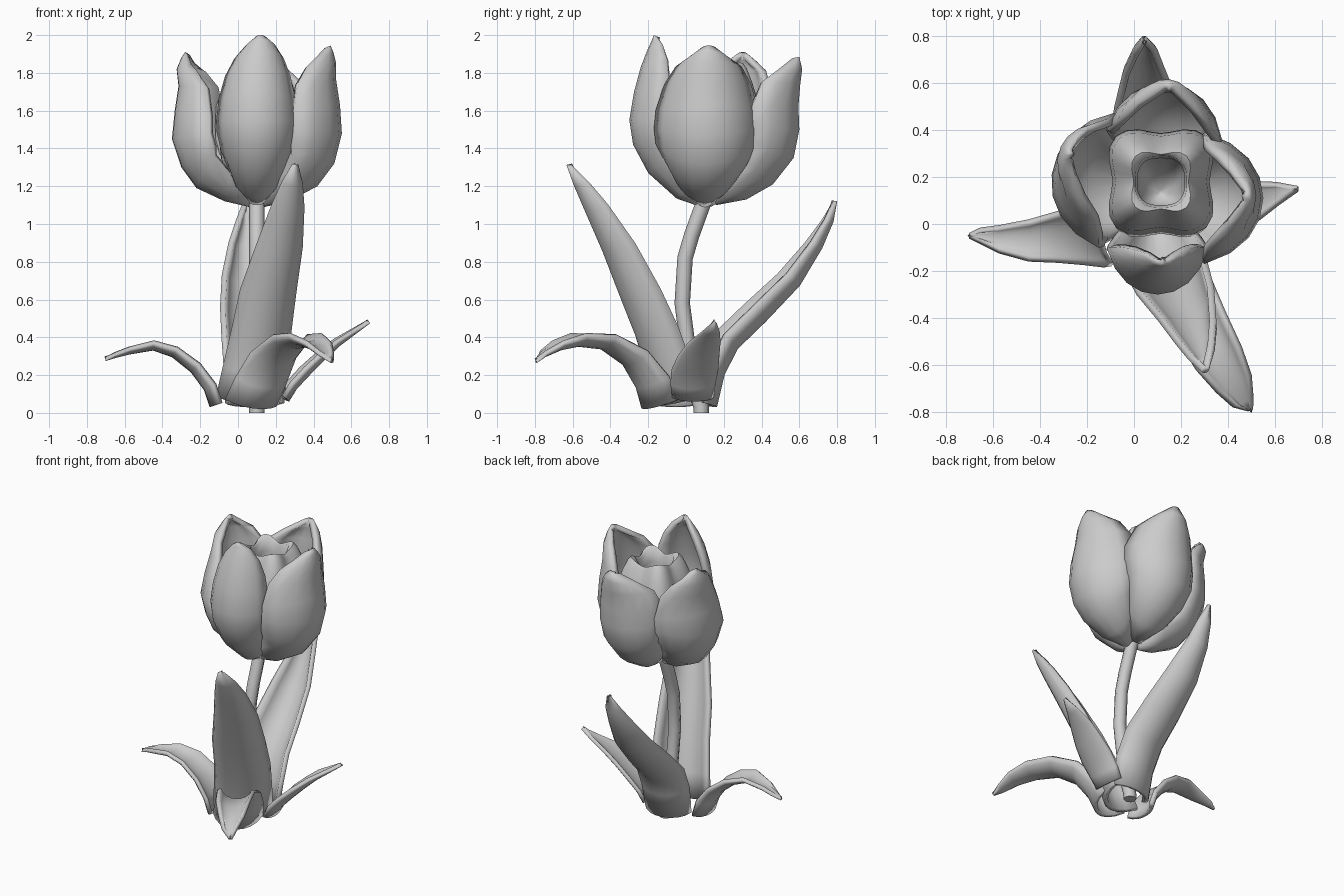
import bpy, bmesh, math
from mathutils import Vector

grey = bpy.data.materials.new("soft_grey")
grey.diffuse_color = (0.6, 0.6, 0.6, 1)


def finish(obj, angle=60):
    obj.data.materials.append(grey)
    bpy.ops.object.select_all(action='DESELECT')
    obj.select_set(True)
    bpy.context.view_layer.objects.active = obj
    bpy.ops.object.shade_smooth_by_angle(angle=math.radians(angle))


def mesh_object(name, bm):
    me = bpy.data.meshes.new(name)
    bm.to_mesh(me)
    bm.free()
    obj = bpy.data.objects.new(name, me)
    bpy.context.collection.objects.link(obj)
    return obj


def blade(name, out, rows, cup0, cup1, thick, cols=8):
    """Curved blade: rows of (x, y, z, half width) along the outer midline,
    cupped toward the inside, cup ratio going from cup0 to cup1."""
    side = Vector((0, 0, 1)).cross(Vector((out[0], out[1], 0)).normalized())
    pts = [Vector(r[:3]) for r in rows]
    bm = bmesh.new()
    grid = []
    for i, p in enumerate(pts):
        tan = (pts[min(i + 1, len(pts) - 1)] - pts[max(i - 1, 0)]).normalized()
        inward = tan.cross(side).normalized()
        w = rows[i][3]
        cup = cup0 + (cup1 - cup0) * i / (len(pts) - 1)
        line = []
        for j in range(cols + 1):
            t = 2 * j / cols - 1
            line.append(bm.verts.new(p + side * (w * math.sin(t * math.pi / 2) * 0.5 + w * t * 0.5)
                                     + inward * (w * cup * t * t)))
        grid.append(line)
    for a, b in zip(grid, grid[1:]):
        for j in range(cols):
            bm.faces.new((a[j], a[j + 1], b[j + 1], b[j]))
    obj = mesh_object(name, bm)
    mod = obj.modifiers.new("thickness", 'SOLIDIFY')
    mod.thickness = thick
    mod.offset = -1
    finish(obj)


# Stem
curve = bpy.data.curves.new("stem", 'CURVE')
curve.dimensions = '3D'
curve.bevel_depth = 0.041
curve.bevel_resolution = 2
curve.use_fill_caps = True
path = [(.10, .08, 0), (.10, .08, .03), (.10, .05, .14), (.10, .01, .35), (.10, -.02, .58),
        (.10, -.005, .82), (.10, .03, .94), (.10, .11, 1.16)]
spline = curve.splines.new('POLY')
spline.points.add(len(path) - 1)
for sp, co in zip(spline.points, path):
    sp.co = (*co, 1)
stem = bpy.data.objects.new("stem", curve)
bpy.context.collection.objects.link(stem)
stem.select_set(True)
bpy.context.view_layer.objects.active = stem
bpy.ops.object.convert(target='MESH')
finish(bpy.context.view_layer.objects.active)

# Outer petals
blade("front_petal", (0, -1), [
    (.10, .08, 1.09, .04), (.10, -.05, 1.135, .13), (.10, -.20, 1.27, .19),
    (.10, -.28, 1.42, .213), (.10, -.30, 1.55, .216), (.10, -.275, 1.70, .203),
    (.105, -.24, 1.83, .173), (.112, -.205, 1.92, .13), (.12, -.18, 1.975, .075),
    (.12, -.17, 2.0, .025)], 1.0, .8, .035)
blade("right_petal", (1, 0), [
    (.14, .10, 1.09, .05), (.27, .10, 1.12, .17), (.42, .11, 1.20, .24),
    (.51, .11, 1.32, .27), (.55, .11, 1.48, .28), (.54, .11, 1.63, .27),
    (.52, .115, 1.76, .23), (.52, .12, 1.85, .175), (.505, .12, 1.91, .11), (.49, .12, 1.945, .04)],
    .9, .9, .035)
blade("left_petal", (-1, .12), [
    (.06, .12, 1.09, .05), (-.07, .14, 1.12, .17), (-.22, .17, 1.19, .24),
    (-.30, .195, 1.30, .27), (-.35, .21, 1.45, .285), (-.335, .23, 1.60, .27),
    (-.315, .25, 1.73, .22), (-.325, .28, 1.82, .16), (-.30, .30, 1.88, .09), (-.28, .30, 1.91, .03)],
    .9, .75, .035)
blade("back_petal", (.1, 1), [
    (.11, .16, 1.10, .05), (.12, .32, 1.13, .16), (.13, .46, 1.21, .21),
    (.14, .57, 1.35, .24), (.15, .60, 1.50, .25), (.15, .595, 1.62, .245),
    (.15, .605, 1.74, .20), (.15, .615, 1.82, .13), (.15, .60, 1.885, .04)],
    .9, .9, .035)

# Inner bud: four-lobed cup with an open, rolled rim
bm = bmesh.new()
profile = [(.03, 1.12), (.14, 1.19), (.22, 1.34), (.24, 1.50), (.225, 1.63), (.185, 1.74),
           (.155, 1.81), (.135, 1.835), (.115, 1.82), (.105, 1.74), (.11, 1.55), (.08, 1.35), (.01, 1.28)]
N = 32
rings = []
for r, z in profile:
    cy = .10 + .08 * min(1, (z - 1.1) / .4)
    ring = []
    for k in range(N):
        a = 2 * math.pi * k / N
        lobe = -math.cos(4 * a)
        rr = r * (1 + (.14 if r > .13 else .05) * lobe)
        lift = .02 * lobe if z > 1.73 else 0
        ring.append(bm.verts.new((.115 + rr * math.cos(a), cy + rr * math.sin(a), z + lift)))
    rings.append(ring)
for a, b in zip(rings, rings[1:]):
    for k in range(N):
        m = (k + 1) % N
        bm.faces.new((a[k], a[m], b[m], b[k]))
bm.faces.new(rings[0][::-1])
bm.faces.new(rings[-1])
finish(mesh_object("inner_bud", bm))

# Leaves
blade("tall_front_leaf", (.5, -.87), [
    (.12, -.14, .04, .19), (.15, -.18, .20, .185), (.19, -.245, .40, .18),
    (.22, -.325, .60, .17), (.27, -.425, .85, .14), (.30, -.525, 1.07, .10),
    (.31, -.585, 1.20, .065), (.31, -.63, 1.31, .02)], .8, .8, .03)
blade("back_leaf", (-.2, .98), [
    (.07, .16, .03, .16), (.07, .20, .20, .17), (.06, .27, .335, .17),
    (.045, .42, .48, .16), (.03, .60, .67, .135), (.025, .72, .87, .09),
    (.035, .78, 1.01, .055), (.04, .80, 1.12, .015)], .6, .9, .03)
blade("left_leaf", (-1, 0), [
    (-.15, -.055, .03, .125), (-.18, -.055, .12, .13), (-.25, -.05, .215, .125),
    (-.35, -.055, .295, .11), (-.45, -.07, .33, .09), (-.57, -.065, .31, .06),
    (-.65, -.05, .29, .035), (-.70, -.05, .275, .012)], .45, .4, .025)
blade("front_leaf", (.45, -.9), [
    (.13, -.22, .02, .16), (.17, -.25, .13, .155), (.22, -.32, .25, .14),
    (.29, -.44, .335, .12), (.36, -.57, .35, .11), (.42, -.67, .33, .085),
    (.46, -.75, .295, .05), (.495, -.79, .265, .012)], .85, .3, .025)
blade("right_leaf", (1, .1), [
    (.27, .04, .06, .11), (.31, .04, .125, .12), (.38, .05, .20, .125),
    (.46, .07, .28, .11), (.54, .10, .355, .085), (.62, .13, .415, .05),
    (.70, .15, .475, .012)], .35, .3, .025)
